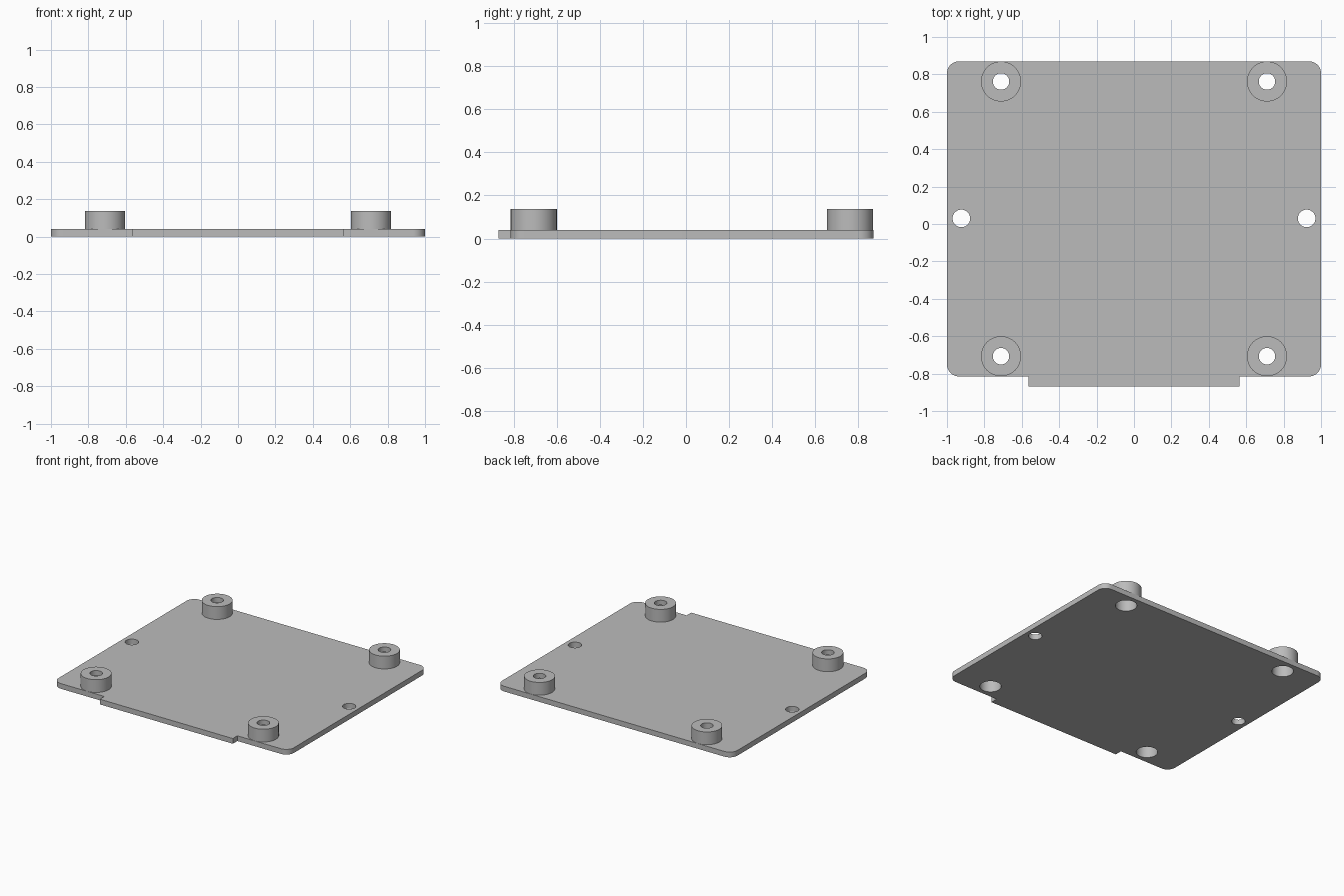
import bpy
import bmesh
import math

cube = bpy.data.objects.get("Cube")
if cube:
    bpy.data.objects.remove(cube, do_unlink=True)

PLATE_TOP, POST_TOP, BORE_TOP = 0.04, 0.138, 0.1
BACK, SHOULDER, FRONT, TAB = 0.87, -0.815, -0.87, 0.565
POSTS = [(sx * 0.711, y) for sx in (-1, 1) for y in (0.762, -0.707)]
SIDE_HOLES = [(sx * 0.923, 0.03) for sx in (-1, 1)]

grey = bpy.data.materials.new("plain grey")
grey.use_nodes = True
colour = (0.5, 0.5, 0.5, 1)
grey.diffuse_color = colour
grey.node_tree.nodes["Principled BSDF"].inputs["Base Color"].default_value = colour


def cylinder(name, x, y, radius, z0, z1):
    bpy.ops.mesh.primitive_cylinder_add(
        vertices=64, radius=radius, depth=z1 - z0, location=(x, y, (z0 + z1) / 2))
    obj = bpy.context.object
    obj.name = name
    obj.data.materials.append(grey)
    return obj


def boolean(target, tool, operation):
    mod = target.modifiers.new(operation.title(), "BOOLEAN")
    mod.operation, mod.solver, mod.object = operation, "EXACT", tool
    bpy.context.view_layer.objects.active = target
    bpy.ops.object.modifier_apply(modifier=mod.name)
    bpy.data.objects.remove(tool, do_unlink=True)


def corner(cx, cy, radius, start):
    angles = [math.radians(start + 90 * i / 12) for i in range(13)]
    return [(cx + radius * math.cos(a), cy + radius * math.sin(a)) for a in angles]


# Plate outline: rounded corners with a straight tab along the front
r = 0.065
outline = corner(1 - r, BACK - r, r, 0) + corner(r - 1, BACK - r, r, 90)
outline += corner(r - 1, SHOULDER + r, r, 180)
outline += [(-TAB, SHOULDER), (-TAB, FRONT), (TAB, FRONT), (TAB, SHOULDER)]
outline += corner(1 - r, SHOULDER + r, r, 270)

bm = bmesh.new()
face = bm.faces.new([bm.verts.new((x, y, 0)) for x, y in outline])
top = bmesh.ops.extrude_face_region(bm, geom=[face])["geom"]
bmesh.ops.translate(bm, vec=(0, 0, PLATE_TOP),
                    verts=[v for v in top if isinstance(v, bmesh.types.BMVert)])
bmesh.ops.recalc_face_normals(bm, faces=bm.faces)
mesh = bpy.data.meshes.new("mounting_plate")
bm.to_mesh(mesh)
bm.free()
mesh.materials.append(grey)
plate = bpy.data.objects.new("mounting_plate", mesh)
bpy.context.collection.objects.link(plate)

# Standoff posts with a screw hole and a wider recess from below
for x, y in POSTS:
    boolean(plate, cylinder("standoff", x, y, 0.107, 0.01, POST_TOP), "UNION")
for x, y in POSTS:
    boolean(plate, cylinder("screw_recess", x, y, 0.075, -0.1, BORE_TOP), "DIFFERENCE")
    boolean(plate, cylinder("screw_hole", x, y, 0.044, 0.05, 0.3), "DIFFERENCE")

# Through holes at the side edges
for x, y in SIDE_HOLES:
    boolean(plate, cylinder("side_hole", x, y, 0.047, -0.1, 0.3), "DIFFERENCE")

bpy.ops.object.select_all(action="DESELECT")
plate.select_set(True)
bpy.context.view_layer.objects.active = plate
bpy.ops.object.shade_smooth_by_angle(angle=math.radians(30))
